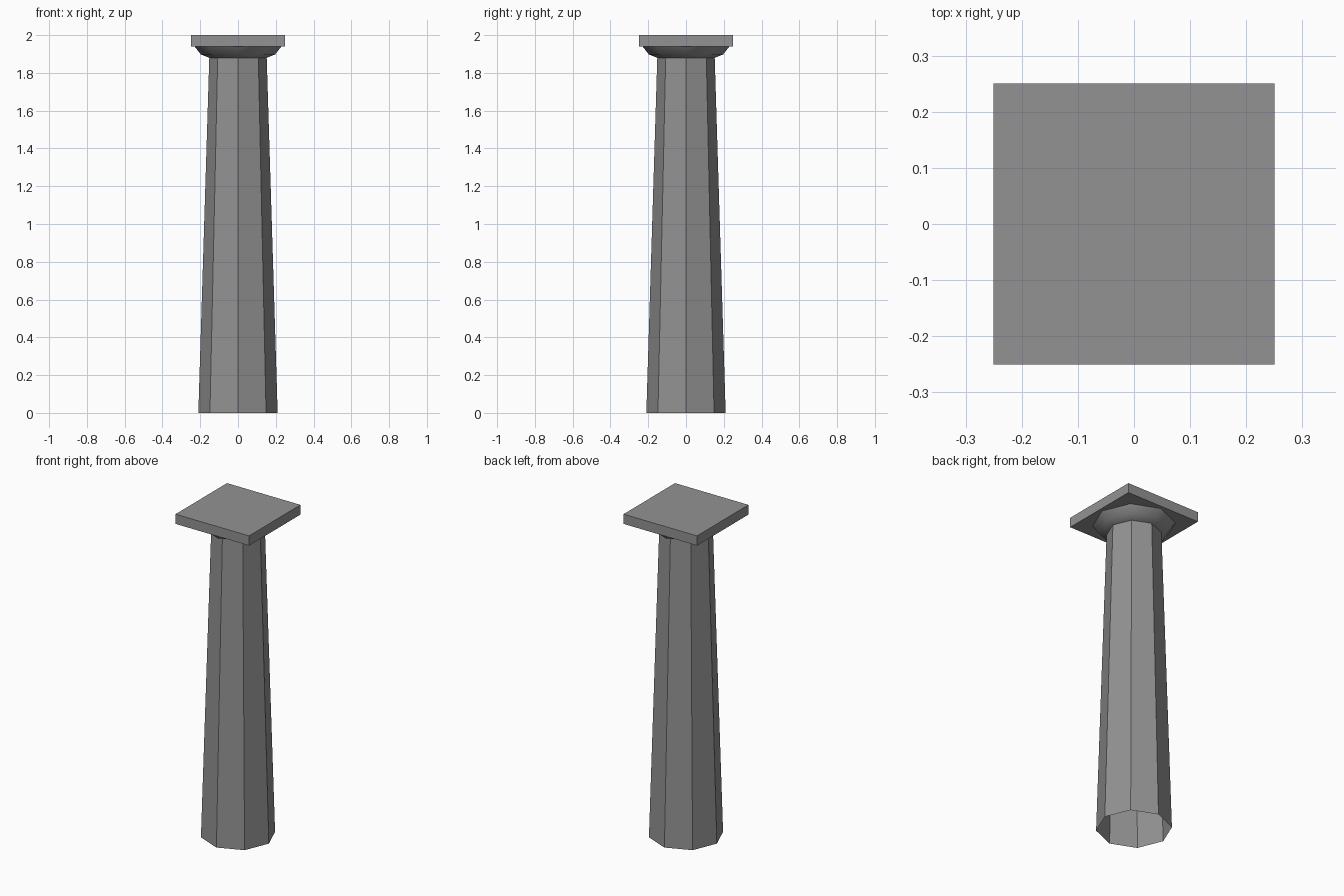
import bpy, bmesh
from math import cos, sin, tau

if "Cube" in bpy.data.objects:
    bpy.data.objects.remove(bpy.data.objects["Cube"])

SIDES = 8

# Dark grey stone
stone = bpy.data.materials.new("dark_stone")
stone.diffuse_color = (0.29, 0.29, 0.29, 1)
stone.use_nodes = True
stone.node_tree.nodes["Principled BSDF"].inputs["Base Color"].default_value = stone.diffuse_color


def lathe(name, profile, smooth):
    """Open eight-sided surface of revolution from (radius, z) points."""
    bm = bmesh.new()
    rings = [[bm.verts.new((r * cos(tau * i / SIDES), r * sin(tau * i / SIDES), z))
              for i in range(SIDES)] for r, z in profile]
    for low, high in zip(rings, rings[1:]):
        for i in range(SIDES):
            j = (i + 1) % SIDES
            face = bm.faces.new((low[i], low[j], high[j], high[i]))
            face.smooth = smooth
    mesh = bpy.data.meshes.new(name)
    bm.to_mesh(mesh)
    bm.free()
    mesh.materials.append(stone)
    obj = bpy.data.objects.new(name, mesh)
    bpy.context.collection.objects.link(obj)
    return obj


# Tapered shaft, open at the foot
lathe("shaft", [(0.21, 0), (0.152, 1.88)], smooth=False)

# Flared cushion under the slab
lathe("capital_cushion", [(0.152, 1.88), (0.197, 1.898), (0.23, 1.94)], smooth=True)

# Square top slab
bpy.ops.mesh.primitive_cube_add(size=1, location=(0, 0, 1.97))
slab = bpy.context.object
slab.name = "top_slab"
slab.scale = (0.5, 0.5, 0.06)
bpy.ops.object.transform_apply(location=False, rotation=False, scale=True)
slab.data.materials.append(stone)
